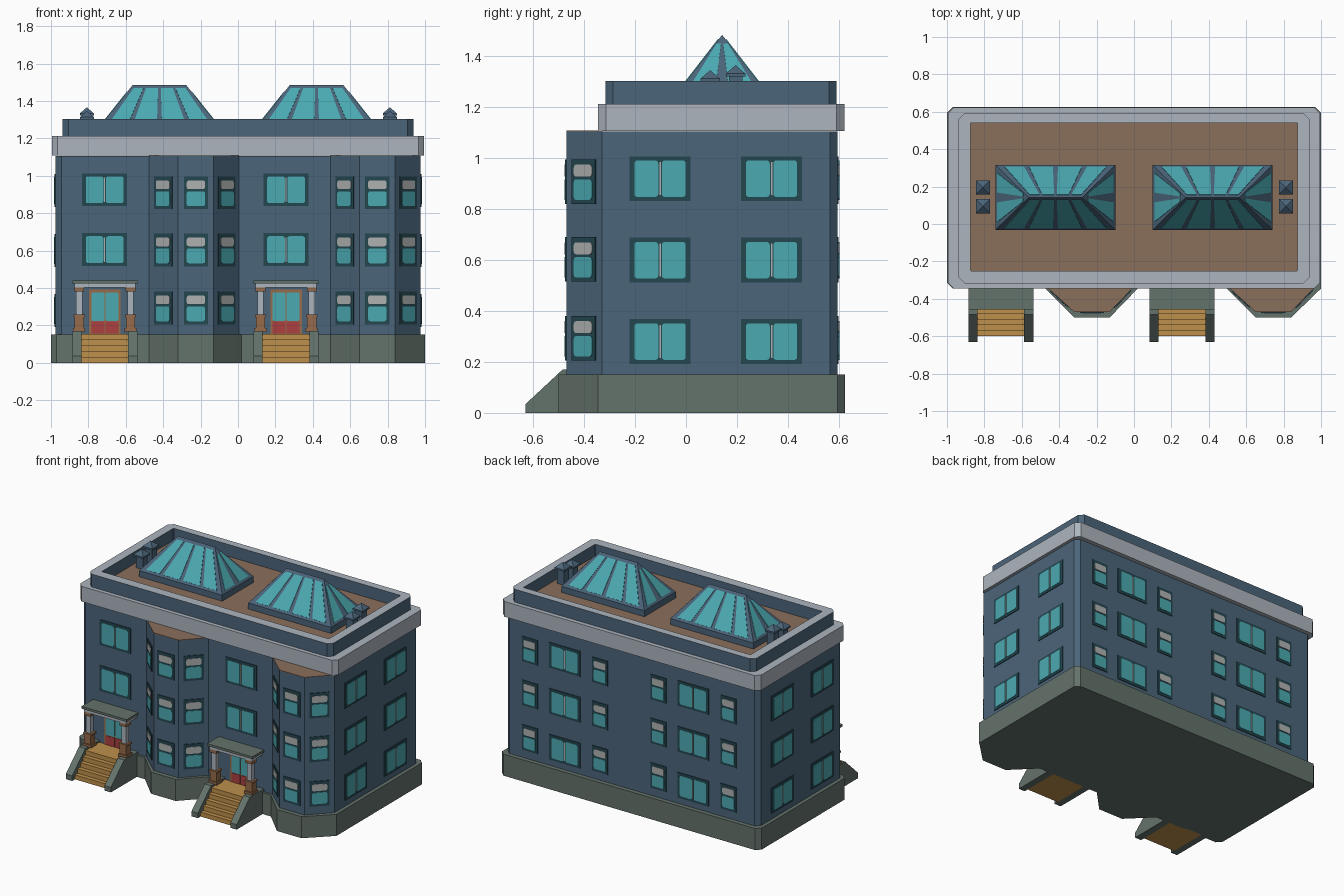
import bpy, bmesh, math
from mathutils import Vector as V

if "Cube" in bpy.data.objects:
    bpy.data.objects.remove(bpy.data.objects["Cube"])

Z = V((0, 0, 1))
COLORS = {  # display colours, converted to linear below
    "slate_blue": (75, 101, 122), "pale_grey": (173, 181, 190), "stone_green": (100, 114, 107),
    "roof_brown": (138, 110, 91), "glass_teal": (75, 170, 178), "frame_dark": (36, 71, 80),
    "stair_tan": (190, 144, 75), "door_red": (172, 62, 64), "blind_grey": (176, 178, 178),
    "trim_brown": (150, 107, 75)}


def linear(c):
    c /= 255
    return ((c + 0.055) / 1.055) ** 2.4


MATS, NAMES = {}, list(COLORS)
for name, rgb in COLORS.items():
    MATS[name] = bpy.data.materials.new(name)
    MATS[name].diffuse_color = (*[linear(c) for c in rgb], 1)
WALL, PALE, STONE, ROOF, GLASS, FRAME, TAN, RED, BLIND, TRIM = range(10)


def finish(name, bm):
    """Turn a bmesh into a named object holding only the colours it uses."""
    bmesh.ops.recalc_face_normals(bm, faces=bm.faces)
    used = sorted({f.material_index for f in bm.faces})
    for f in bm.faces:
        f.material_index = used.index(f.material_index)
    me = bpy.data.meshes.new(name)
    bm.to_mesh(me)
    bm.free()
    for i in used:
        me.materials.append(MATS[NAMES[i]])
    ob = bpy.data.objects.new(name, me)
    bpy.context.collection.objects.link(ob)
    return ob


def extrude(bm, pts, vec, mat):
    """Solid made by sweeping a flat polygon along vec."""
    a = [bm.verts.new(V(p)) for p in pts]
    b = [bm.verts.new(V(p) + V(vec)) for p in pts]
    n = len(a)
    faces = [bm.faces.new(a), bm.faces.new(b)]
    faces += [bm.faces.new((a[i], a[(i + 1) % n], b[(i + 1) % n], b[i])) for i in range(n)]
    for f in faces:
        f.material_index = mat


def prism(bm, plan, z0, z1, mat):
    extrude(bm, [(x, y, z0) for x, y in plan], (0, 0, z1 - z0), mat)


def box(bm, x0, x1, y0, y1, z0, z1, mat):
    prism(bm, [(x0, y0), (x1, y0), (x1, y1), (x0, y1)], z0, z1, mat)


def chamfer_rect(x, y0, y1, c):
    return [(-x + c, y0), (x - c, y0), (x, y0 + c), (x, y1 - c),
            (x - c, y1), (-x + c, y1), (-x, y1 - c), (-x, y0 + c)]


def bay(dx, yw, yf, e):
    return [(-.475 + dx, yw), (-.32 + dx, yf), (-.13 + dx, yf), (.005 + e + dx, yw)]


def footprint(x, yw, yf, yb, e):
    """House outline with two bays; the right bay ends on the corner."""
    c = .03
    return ([(-x + c, yw)] + bay(0, yw, yf, e) + bay(.97, yw, yf, e)[:3]
            + [(x, yw), (x, yb - c), (x - c, yb), (-x + c, yb), (-x, yb - c), (-x, yw + c)])


# plinth and walls
bm = bmesh.new()
prism(bm, footprint(1, -.345, -.5, .625, .015), 0, .15, STONE)
finish("plinth", bm)
bm = bmesh.new()
prism(bm, footprint(.975, -.33, -.47, .595, 0), .15, 1.105, WALL)
finish("walls", bm)
bm = bmesh.new()
for dx in (0, .97):
    prism(bm, bay(dx, -.33, -.47, 0), 1.1, 1.109, ROOF)
finish("bay_roofs", bm)

# cornice, hollow parapet with pale rim, flat roof
bm = bmesh.new()
prism(bm, chamfer_rect(.994, -.345, .622, .03), 1.107, 1.213, PALE)
finish("cornice", bm)
bm = bmesh.new()
rows = [[bm.verts.new((x, y, z)) for x, y in chamfer_rect(*r)] for r, z in (
    ((.937, -.317, .592, .03), 1.21), ((.937, -.317, .592, .03), 1.303),
    ((.875, -.25, .54, .003), 1.303), ((.875, -.25, .54, .003), 1.21))]
for k in range(4):
    for i in range(8):
        j, a, b = (i + 1) % 8, rows[k], rows[(k + 1) % 4]
        f = bm.faces.new((a[i], a[j], b[j], b[i]))
        f.material_index = PALE if k == 1 else WALL
finish("parapet", bm)
bm = bmesh.new()
box(bm, -.876, .876, -.251, .541, 1.205, 1.22, ROOF)
finish("flat_roof", bm)


# hipped skylights with glass panels laid on each slope
def skylight(bm, cx):
    hx, hy, cy, z0, z1, rx = .32, .173, .142, 1.262, 1.485, .143
    box(bm, cx - hx, cx + hx, cy - hy, cy + hy, 1.215, z0, WALL)
    c = [V((cx + sx * hx, cy + sy * hy, z0)) for sx, sy in ((-1, -1), (1, -1), (1, 1), (-1, 1))]
    r = [V((cx - rx, cy, z1)), V((cx + rx, cy, z1))]
    slopes = [(c[0], c[1], r[1], r[0], 4), (c[2], c[3], r[0], r[1], 4),
              (c[1], c[2], r[1], r[1], 2), (c[3], c[0], r[0], r[0], 2)]
    vs = {tuple(p): bm.verts.new(p) for p in c + r}
    bm.faces.new([vs[tuple(p)] for p in c])
    for bl, br, tr, tl, n in slopes:
        bm.faces.new([vs[k] for k in dict.fromkeys(tuple(p) for p in (bl, br, tr, tl))])
        nrm = (br - bl).cross(tl - bl).normalized()
        top = .92 if n == 4 else .84
        edge, bar = (.06, .022) if n == 4 else (.1, .08)

        def at(u, v):
            return bl.lerp(br, u).lerp(tl.lerp(tr, u), v)
        for i in range(n):
            u0 = edge if i == 0 else i / n + bar
            u1 = 1 - edge if i == n - 1 else (i + 1) / n - bar
            extrude(bm, [at(u0, .06), at(u1, .06), at(u1, top), at(u0, top)], nrm * .003, GLASS)


for side, cx in (("left", -.42), ("right", .42)):
    bm = bmesh.new()
    skylight(bm, cx)
    finish(side + "_skylight", bm)

# roof vents with pyramid caps
bm = bmesh.new()
for x in (-.808, .812):
    for y, h in ((.095, 1.313), (.195, 1.333)):
        box(bm, x - .027, x + .027, y - .027, y + .027, 1.215, h, WALL)
        box(bm, x - .038, x + .038, y - .038, y + .038, h - .012, h, WALL)
        base = [bm.verts.new((x + a * .038, y + b * .038, h)) for a, b in ((-1, -1), (1, -1), (1, 1), (-1, 1))]
        tip = bm.verts.new((x, y, h + .033))
        bm.faces.new(base)
        for i in range(4):
            bm.faces.new((base[i], base[(i + 1) % 4], tip))
finish("roof_vents", bm)


# windows: thin frame plate with rounded panes
def pane(bm, p, n, u0, u1, v0, v1, mat, r=.012, off=.005):
    u, pts = Z.cross(n), []
    for k, (a, b) in enumerate(((u1 - r, v1 - r), (u0 + r, v1 - r), (u0 + r, v0 + r), (u1 - r, v0 + r))):
        for s in range(4 if r else 1):
            t = (k + s / 3) * math.pi / 2
            pts.append(p + n * off + u * (a + r * math.cos(t)) + Z * (b + r * math.sin(t)))
    extrude(bm, pts, n * .003, mat)


def frame(bm, p, n, w, v0, v1, mat):
    u = Z.cross(n)
    extrude(bm, [p - n * .002 + u * a + Z * b for a, b in ((-w / 2, v0), (w / 2, v0), (w / 2, v1), (-w / 2, v1))],
            n * .007, mat)


def double_window(bm, x, y, z, n):
    p, n = V((x, y, z)), V(n)
    frame(bm, p, n, .24, -.088, .088, FRAME)
    for s in (-1, 1):
        a, b = sorted((s * .007, s * .101))
        pane(bm, p, n, a, b, -.072, .072, GLASS)
    pane(bm, p, n, -.003, .003, -.065, .065, BLIND, 0)


def sash_window(bm, x, y, z, n, w):
    p, n = V((x, y, z)), V(n).normalized()
    frame(bm, p, n, w, -.087, .087, FRAME)
    pane(bm, p, n, -w * .38, w * .38, .02, .067, BLIND)
    pane(bm, p, n, -w * .38, w * .38, -.071, .009, GLASS)


DOUBLE_Z, SASH_Z = (.28, .60, .92), (.293, .603, .908)
bm = bmesh.new()
for dx in (0, .97):
    for z in DOUBLE_Z[1:]:
        double_window(bm, -.713 + dx, -.33, z + .005, (0, -1, 0))
finish("front_windows", bm)
bm = bmesh.new()
for dx in (0, .97):
    pts = bay(dx, -.33, -.47, 0)
    for (x0, y0), (x1, y1) in zip(pts, pts[1:]):
        for z in SASH_Z:
            sash_window(bm, (x0 + x1) / 2, (y0 + y1) / 2, z, (y1 - y0, x0 - x1, 0), .13)
finish("bay_windows", bm)
bm = bmesh.new()
for s in (-1, 1):
    for y in (-.102, .336):
        for z in DOUBLE_Z:
            double_window(bm, s * .975, y, z, (s, 0, 0))
finish("side_windows", bm)
bm = bmesh.new()
for dx in (0, -.99):
    for k in range(3):
        double_window(bm, .515 + dx, .595, DOUBLE_Z[k], (0, 1, 0))
        for x in (.785, .243):
            sash_window(bm, x + dx, .595, SASH_Z[k], (0, 1, 0), .12)
finish("back_windows", bm)

# entrances: stairs, cheek walls, porch and double door
for side, c in (("left", -.712), ("right", .257)):
    bm = bmesh.new()
    for i in range(5):
        box(bm, c - .126, c + .126, -.6 + .03 * i, -.33, .031 * i, .031 * (i + 1), TAN)
    finish(side + "_stairs", bm)
    bm = bmesh.new()
    cheek = [(-.63, 0), (-.63, .035), (-.485, .17), (-.33, .17), (-.33, 0)]
    for x in (c - .174, c + .125):
        extrude(bm, [(x, y, z) for y, z in cheek], (.049, 0, 0), STONE)
    finish(side + "_stair_walls", bm)
    bm = bmesh.new()
    box(bm, c - .174, c + .174, -.458, -.33, .425, .441, STONE)
    box(bm, c - .163, c + .163, -.447, -.33, .402, .425, PALE)
    for x in (c - .137, c + .137):
        for r, z0, z1, m in ((.032, .165, .185, TRIM), (.025, .185, .245, TRIM), (.03, .245, .258, TRIM),
                             (.017, .258, .38, PALE), (.026, .38, .403, TRIM)):
            box(bm, x - r, x + r, -.42 - r, -.42 + r, z0, z1, m)
    finish(side + "_porch", bm)
    bm = bmesh.new()
    p, n = V((c, -.33, 0)), V((0, -1, 0))
    frame(bm, p, n, .168, .15, .392, TRIM)
    for s in (-1, 1):
        a, b = sorted((s * .003, s * .072))
        pane(bm, p, n, a, b, .156, .22, RED, 0)
        pane(bm, p, n, a, b, .224, .377, GLASS, .008)
    finish(side + "_door", bm)

for m in bpy.data.materials:
    if m.users and not m.is_grease_pencil:
        m.use_nodes = True
        m.node_tree.nodes["Principled BSDF"].inputs["Base Color"].default_value = m.diffuse_color
